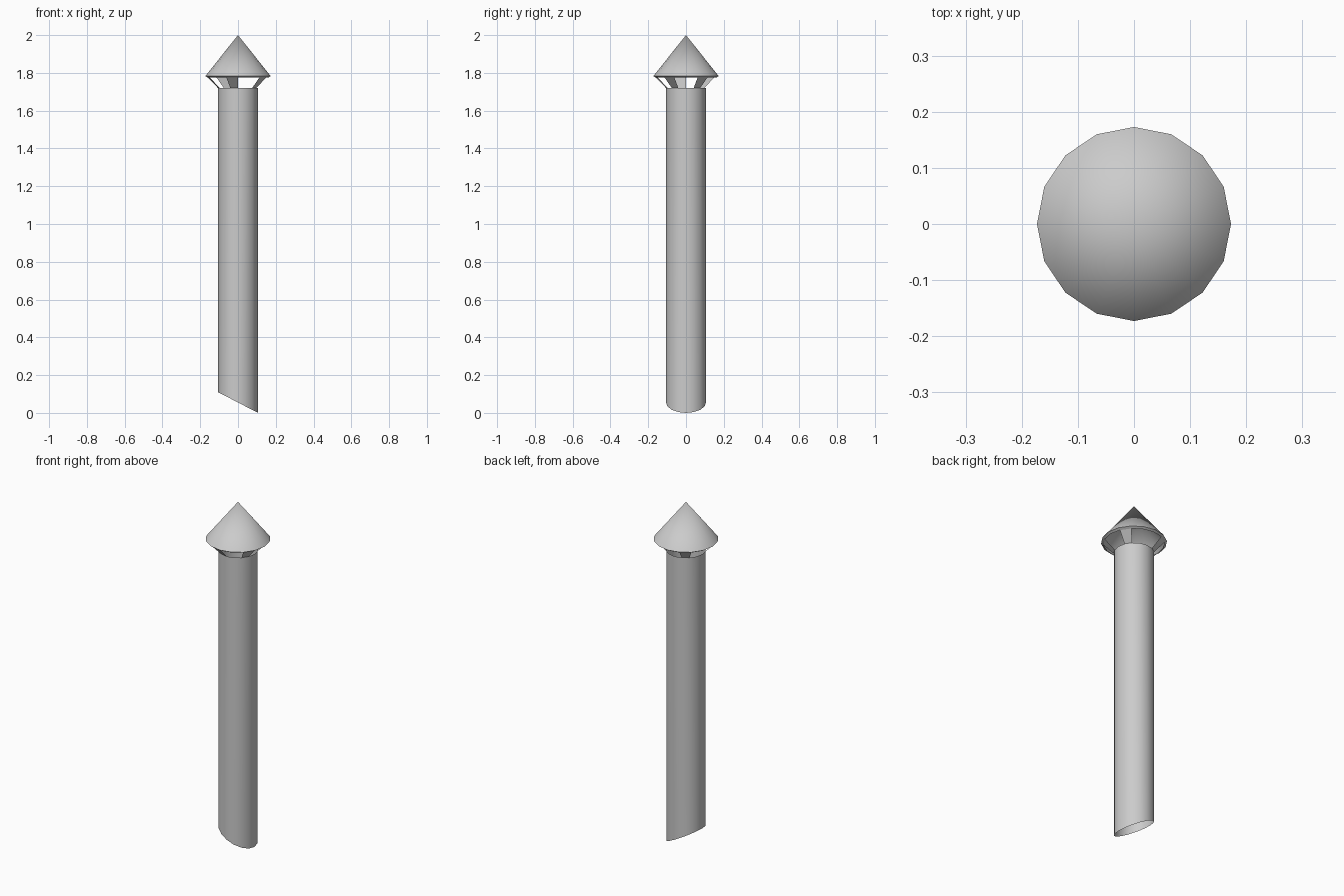
import bpy, bmesh
from math import cos, sin, tau

SIDES = 16
PIPE_R, PIPE_TOP = 0.106, 1.72
RIM_R, RIM_Z = 0.160, 1.775
COWL_R, COWL_Z, TIP_Z = 0.173, 1.783, 2.0

cube = bpy.data.objects.get("Cube")
if cube:
    bpy.data.objects.remove(cube, do_unlink=True)

metal = bpy.data.materials.new("grey metal")
metal.use_nodes = True
metal.diffuse_color = (0.6, 0.6, 0.6, 1)
metal.node_tree.nodes["Principled BSDF"].inputs["Base Color"].default_value = (0.6, 0.6, 0.6, 1)


def ring(bm, radius, height):
    """Ring of vertices; height is a function of x."""
    points = [(radius * cos(tau * i / SIDES), radius * sin(tau * i / SIDES)) for i in range(SIDES)]
    return [bm.verts.new((x, y, height(x))) for x, y in points]


def make_band(name, r_low, low, r_high, high, keep=range(SIDES)):
    """Open surface between two rings, keeping only the chosen segments."""
    bm = bmesh.new()
    a, b = ring(bm, r_low, low), ring(bm, r_high, high)
    for i in keep:
        j = (i + 1) % SIDES
        bm.faces.new((a[i], a[j], b[j], b[i]))
    finish(name, bm)


def finish(name, bm):
    loose = [v for v in bm.verts if not v.link_faces]
    bmesh.ops.delete(bm, geom=loose, context='VERTS')
    mesh = bpy.data.meshes.new(name)
    bm.to_mesh(mesh)
    bm.free()
    mesh.materials.append(metal)
    obj = bpy.data.objects.new(name, mesh)
    bpy.context.collection.objects.link(obj)
    bpy.ops.object.select_all(action='DESELECT')
    obj.select_set(True)
    bpy.context.view_layer.objects.active = obj
    bpy.ops.object.shade_smooth_by_angle()


# Open pipe with a slanted lower end
make_band("pipe", PIPE_R, lambda x: 0.055 * (1 - x / PIPE_R), PIPE_R, lambda x: PIPE_TOP)

# Five flat struts flaring from the pipe to the cowl
make_band("struts", PIPE_R, lambda x: PIPE_TOP, RIM_R, lambda x: RIM_Z, keep=(1, 5, 8, 11, 14))

# Narrow lip under the cowl edge
make_band("cowl_lip", RIM_R, lambda x: RIM_Z, COWL_R, lambda x: COWL_Z)

# Conical cowl, open underneath
bm = bmesh.new()
base = ring(bm, COWL_R, lambda x: COWL_Z)
tip = bm.verts.new((0, 0, TIP_Z))
for i in range(SIDES):
    bm.faces.new((base[i], base[(i + 1) % SIDES], tip))
finish("cowl", bm)
